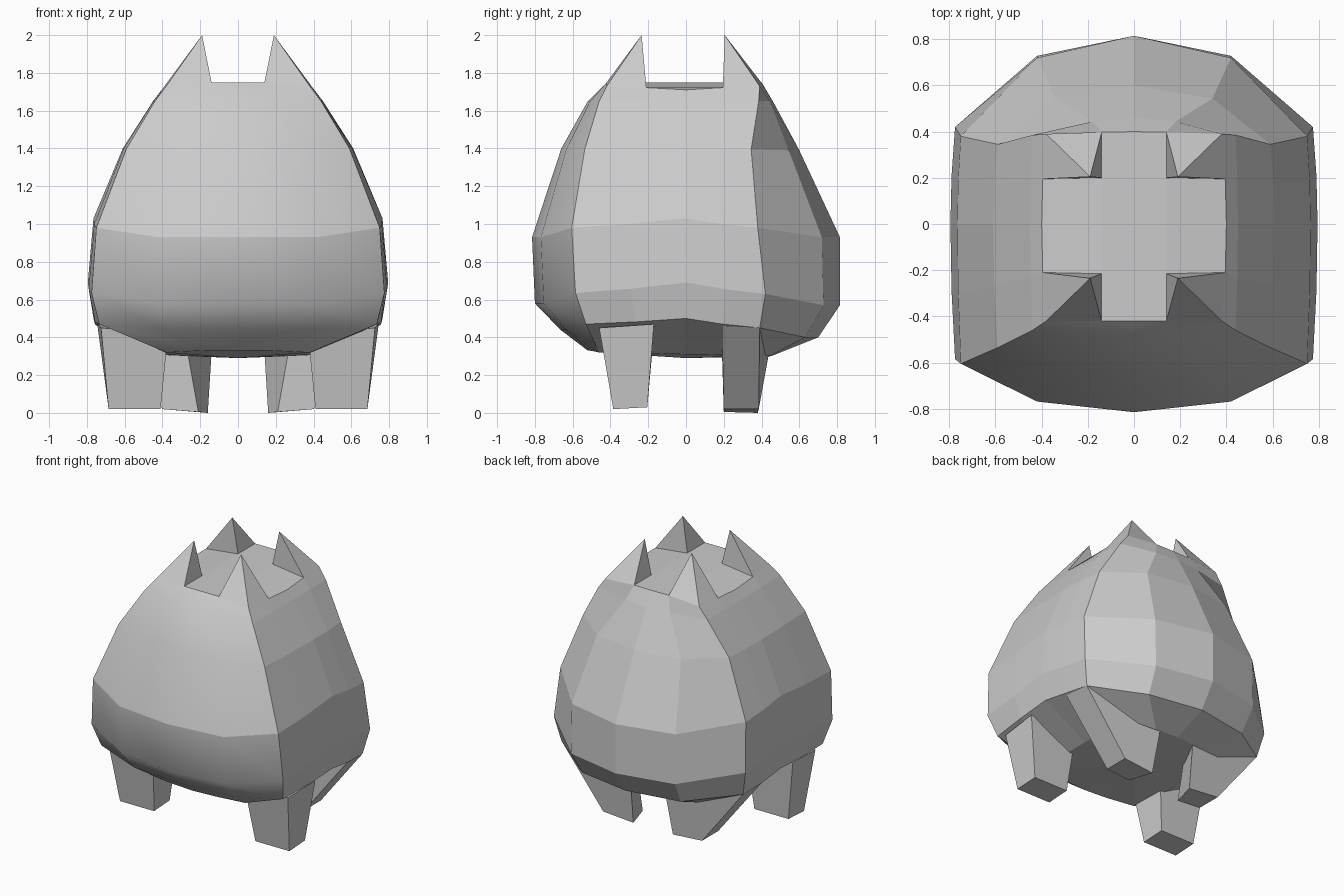
import bpy, bmesh
from mathutils import Vector

if "Cube" in bpy.data.objects:
    bpy.data.objects.remove(bpy.data.objects["Cube"])


def finish(name, bm):
    bmesh.ops.recalc_face_normals(bm, faces=bm.faces[:])
    me = bpy.data.meshes.new(name)
    bm.to_mesh(me)
    bm.free()
    ob = bpy.data.objects.new(name, me)
    bpy.context.collection.objects.link(ob)
    return ob


def ring_points(zf, zs, zb, xs, yf, yb, xc, ycf, ycb, x1):
    """16 points: front middle, round the right side, back, and mirrored left."""
    t = 0.22
    zcf, zcb = (zf + zs) / 2, (zb + zs) / 2
    xm = 0.75 * xs + 0.25 * xc
    half = [
        (0, yf, zf),
        (x1, yf + t * (ycf - yf), zf),
        (xc, ycf, zcf),
        (xm, ycf / 2, 0.3 * zf + 0.7 * zs),
        (xs, 0, zs),
        (xm, ycb / 2, 0.3 * zb + 0.7 * zs),
        (xc, ycb, zcb),
        (x1, yb + t * (ycb - yb), zb),
        (0, yb, zb),
    ]
    return half + [(-x, y, z) for x, y, z in half[7:0:-1]]


# Body sections, top to bottom:
# z front, z side, z back, side x, front y, back y, corner x, corner y front/back, inner x
RINGS = [
    (1.75, 1.71, 1.75, .40, -.42, .40, .38, -.42, .39, .14),
    (1.65, 1.65, 1.65, .45, -.52, .46, .44, -.46, .385, .18),
    (1.40, 1.40, 1.39, .61, -.66, .60, .59, -.535, .345, .34),
    (0.93, 1.03, 0.93, .765, -.815, .815, .75, -.605, .38, .42),
    (0.58, 0.69, 0.57, .795, -.80, .815, .775, -.585, .42, .42),
    (0.44, 0.50, 0.40, .765, -.665, .70, .735, -.53, .39, .40),
    (0.33, 0.31, 0.30, .42, -.52, .45, .38, -.46, .41, .18),
]

# Body shell
bm = bmesh.new()
rings = [[bm.verts.new(p) for p in ring_points(*r)] for r in RINGS]
FRONT = (0, 1, 14, 15)
CREASE = 3
for k in range(len(rings) - 1):
    a, b = rings[k], rings[k + 1]
    for i in range(16):
        j = (i + 1) % 16
        f = bm.faces.new((a[i], a[j], b[j], b[i]))
        f.smooth = i in FRONT
for i in FRONT:
    bm.edges.get((rings[CREASE][i], rings[CREASE][(i + 1) % 16])).smooth = False

# Underside
centre = bm.verts.new((0, 0, .29))
low = rings[-1]
for i in range(16):
    bm.faces.new((low[i], low[(i + 1) % 16], centre))

# Horns: one four-sided spike over each corner of the top ring
top = rings[0]
inner = []
for c, sx, py, iy in ((2, 1, -.235, -.215), (6, 1, .205, .2),
                      (10, -1, .205, .2), (14, -1, -.235, -.215)):
    inn = bm.verts.new((sx * .14, iy, 1.75))
    tip = bm.verts.new((sx * .19, py, 2.0))
    loop = [top[c - 1], top[c], top[c + 1], inn]
    for i in range(4):
        bm.faces.new((loop[i], loop[(i + 1) % 4], tip))
    inner.append(inn)

# Cross-shaped floor between the horns
bm.faces.new(inner)
for n, m in enumerate((4, 8, 12, 0)):
    bm.faces.new((inner[n], top[m - 1], top[m], top[m + 1], inner[(n + 1) % 4]))
finish("body", bm)


def leg_pair(name, bottom, upper):
    """Four-sided leg between two quads, mirrored to the other side."""
    bm = bmesh.new()
    lo = [bm.verts.new(p) for p in bottom]
    hi = [bm.verts.new(p) for p in upper]
    bm.faces.new(lo)
    bm.faces.new(hi)
    for i in range(4):
        j = (i + 1) % 4
        bm.faces.new((lo[i], lo[j], hi[j], hi[i]))
    ob = finish(name, bm)
    ob.modifiers.new("mirror", 'MIRROR').use_axis[0] = True


# Legs
leg_pair("front_legs",
         [(.41, -.385, .02), (.685, -.385, .02), (.685, -.205, .03), (.41, -.205, .03)],
         [(.37, -.45, .42), (.725, -.46, .45), (.745, -.17, .47), (.37, -.17, .42)])
leg_pair("back_legs",
         [(.21, .20, .005), (.40, .20, .02), (.40, .385, .02), (.16, .38, 0)],
         [(.27, .19, .34), (.745, .19, .46), (.735, .39, .45), (.14, .44, .32)])
